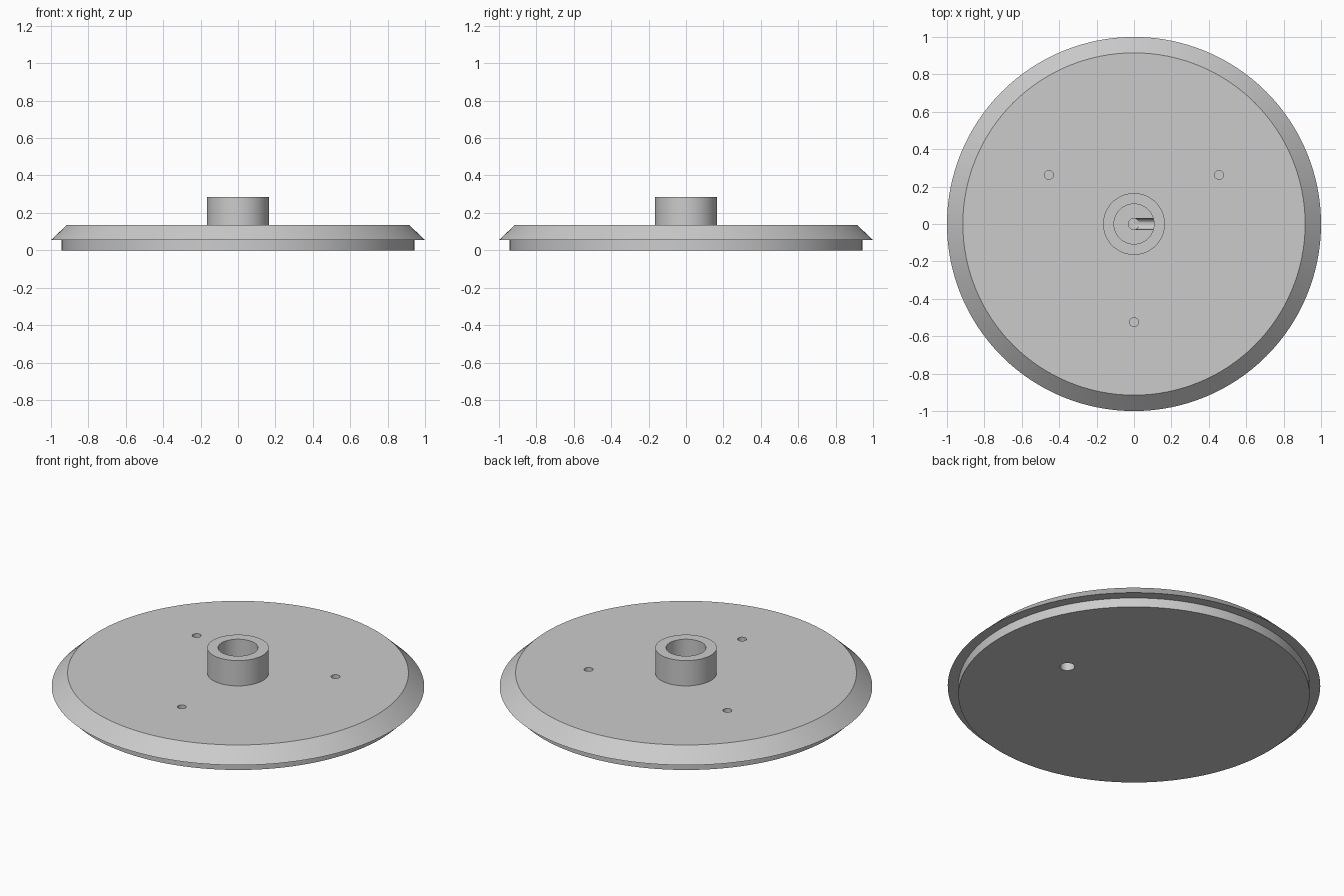
import bpy
import math
from mathutils import Vector

cube = bpy.data.objects.get("Cube")
if cube:
    bpy.data.objects.remove(cube, do_unlink=True)

grey = bpy.data.materials.new("mid_grey")
grey.use_nodes = True
GREY = (0.6, 0.6, 0.6, 1)
grey.diffuse_color = GREY
grey.node_tree.nodes["Principled BSDF"].inputs["Base Color"].default_value = GREY


def lathe(name, profile, steps=128):
    """Revolve (radius, z) points that start and end on the axis."""
    verts, rings = [], []
    for r, z in profile:
        count = steps if r > 0 else 1
        rings.append([len(verts) + i for i in range(count)])
        verts += [(r * math.cos(math.tau * i / steps),
                   r * math.sin(math.tau * i / steps), z) for i in range(count)]
    faces = [list(reversed(rings[1])), rings[-2]]
    # The axis points only mark the caps, so join the rings between them
    for low, high in zip(rings[1:-2], rings[2:-1]):
        for i in range(steps):
            j = (i + 1) % steps
            faces.append([low[i], low[j], high[j], high[i]])
    mesh = bpy.data.meshes.new(name)
    mesh.from_pydata(verts, [], faces)
    obj = bpy.data.objects.new(name, mesh)
    bpy.context.collection.objects.link(obj)
    mesh.materials.append(grey)
    return obj


def rod(name, start, end, radius, sides=32):
    """Cylinder between two points, used as a drill."""
    start, end = Vector(start), Vector(end)
    bpy.ops.mesh.primitive_cylinder_add(vertices=sides, radius=radius,
                                        depth=(end - start).length,
                                        location=(start + end) / 2)
    obj = bpy.context.object
    obj.name = name
    obj.rotation_euler = (end - start).to_track_quat("Z", "Y").to_euler()
    obj.data.materials.append(grey)
    return obj


def cut(target, cutter):
    """Subtract the cutter, bake the result and discard the cutter."""
    bpy.ops.object.select_all(action="DESELECT")
    target.select_set(True)
    bpy.context.view_layer.objects.active = target
    mod = target.modifiers.new("cut", "BOOLEAN")
    mod.operation = "DIFFERENCE"
    mod.solver = "EXACT"
    mod.object = cutter
    bpy.context.view_layer.update()
    bpy.ops.object.modifier_apply(modifier=mod.name)
    bpy.data.objects.remove(cutter, do_unlink=True)


# Round plate with a recessed foot, bevelled rim, hollow hub
FLOOR = 0.085
plate = lathe("plate_with_hub", [
    (0, 0), (0.943, 0), (0.943, 0.055), (1.0, 0.055), (0.915, 0.135),
    (0.165, 0.135), (0.165, 0.285), (0.107, 0.285), (0.107, FLOOR), (0, FLOOR)])

# Three blind screw holes
for k in range(3):
    a = math.radians(30 + 120 * k)
    x, y = 0.525 * math.cos(a), 0.525 * math.sin(a)
    cut(plate, rod("screw_drill", (x, y, 0.06), (x, y, 0.2), 0.024))

# Cable channel: round start in the hub floor, tunnel, exit under the plate
EXIT = 0.467
cut(plate, rod("start_drill", (0, 0, FLOOR - 0.028), (0, 0, FLOOR + 0.05), 0.03))
cut(plate, rod("tunnel_drill", (0, 0, FLOOR), (EXIT, 0, FLOOR), 0.0298))
cut(plate, rod("exit_drill", (EXIT, 0, -0.1), (EXIT, 0, FLOOR + 0.031), 0.04))

plate.select_set(True)
bpy.context.view_layer.objects.active = plate
bpy.ops.object.shade_smooth_by_angle(angle=math.radians(30))
